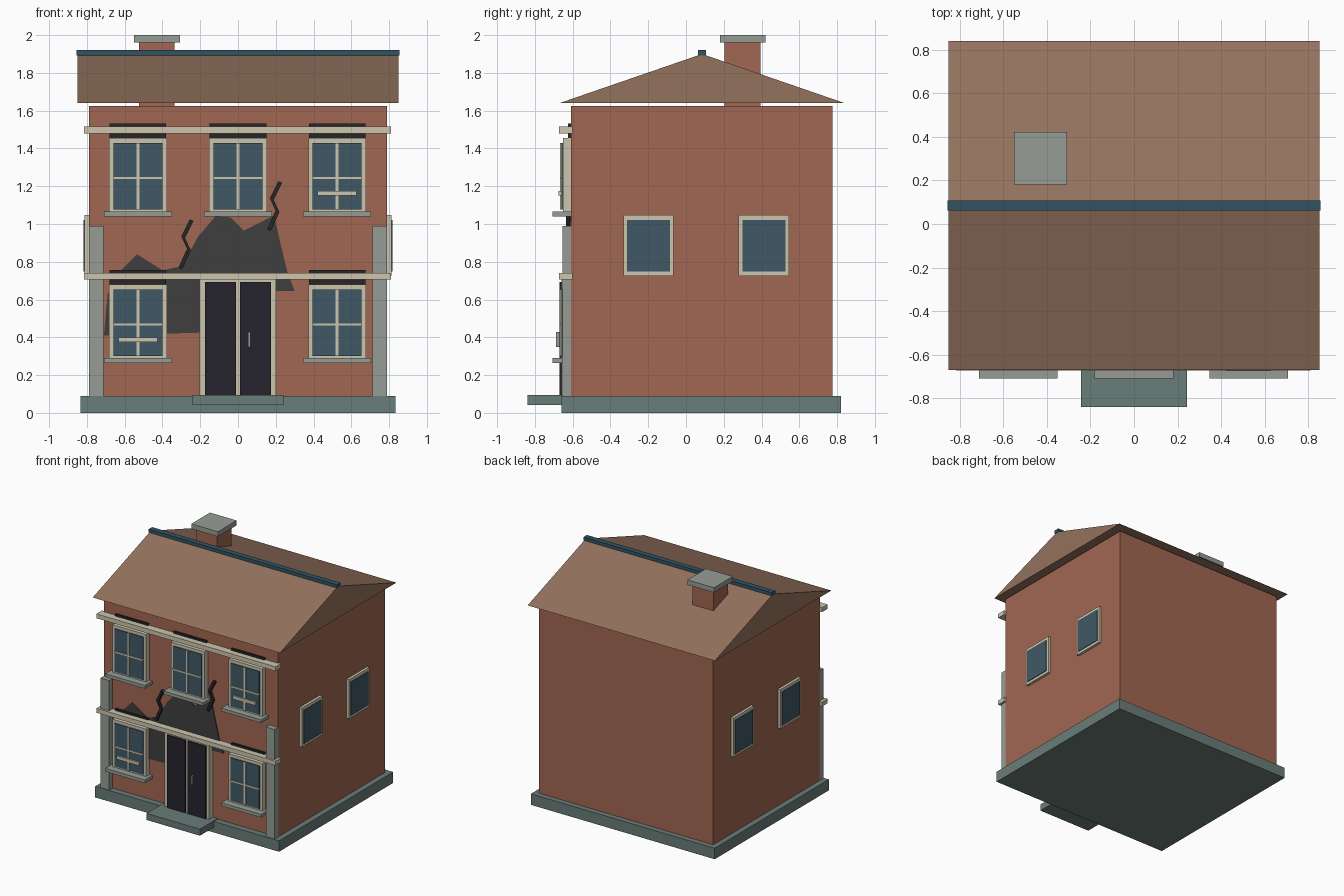
import bpy, bmesh

if "Cube" in bpy.data.objects:
    bpy.data.objects.remove(bpy.data.objects["Cube"])


def material(name, *rgb):
    """Flat material from display RGB (0-255), stored as linear values."""
    lin = [((c / 255 + 0.055) / 1.055) ** 2.4 for c in rgb] + [1.0]
    m = bpy.data.materials.new(name)
    m.use_nodes = True
    m.diffuse_color = lin
    bsdf = next(n for n in m.node_tree.nodes if n.type == "BSDF_PRINCIPLED")
    bsdf.inputs["Base Color"].default_value = lin
    bsdf.inputs["Roughness"].default_value = 0.9
    return m


brick = material("brick red", 161, 103, 82)
tile = material("roof brown", 148, 114, 93)
blue = material("ridge blue", 50, 84, 100)
glass = material("window glass", 64, 89, 102)
cream = material("cream trim", 205, 197, 174)
stone = material("pale stone", 150, 157, 149)
base = material("base stone", 106, 125, 121)
door = material("door black", 37, 36, 47)
soot = material("soot grey", 62, 62, 62)
char = material("charred black", 39, 38, 38)


def finish(name, bm, mat):
    bmesh.ops.recalc_face_normals(bm, faces=bm.faces)
    me = bpy.data.meshes.new(name)
    bm.to_mesh(me)
    bm.free()
    me.materials.append(mat)
    ob = bpy.data.objects.new(name, me)
    bpy.context.scene.collection.objects.link(ob)
    return ob


def box(name, mat, x, y, z):
    """Box from (min, max) ranges."""
    bm = bmesh.new()
    bmesh.ops.create_cube(bm, size=1)
    for v in bm.verts:
        v.co = [r[0] if c < 0 else r[1] for c, r in zip(v.co, (x, y, z))]
    return finish(name, bm, mat)


def prism(name, mat, points, place, depth):
    """Extrude a 2D outline; place maps (a, b) to a 3D point."""
    bm = bmesh.new()
    face = bm.faces.new([bm.verts.new(place(a, b)) for a, b in points])
    new = bmesh.ops.extrude_face_region(bm, geom=[face])["geom"]
    verts = [v for v in new if isinstance(v, bmesh.types.BMVert)]
    bmesh.ops.translate(bm, verts=verts, vec=depth)
    return finish(name, bm, mat)


WALL = -0.61  # front wall plane


def front(name, mat, x, z, out):
    """Box standing out from the front wall."""
    return box(name, mat, x, (WALL - out, WALL + 0.01), z)


# Main masses
box("plinth", base, (-0.835, 0.835), (-0.66, 0.82), (0, 0.09))
box("door_step", base, (-0.242, 0.242), (-0.84, -0.6), (0.042, 0.096))
box("walls", brick, (-0.79, 0.79), (WALL, 0.775), (0.09, 1.625))

# Roof, ridge and chimney
prism("roof", tile, [(-0.67, 1.64), (0.84, 1.64), (0.085, 1.9)],
      lambda a, b: (-0.85, a, b), (1.7, 0, 0))
box("roof_ridge", blue, (-0.855, 0.855), (0.063, 0.107), (1.893, 1.92))
box("chimney", brick, (-0.525, -0.335), (0.205, 0.395), (1.6, 1.97))
box("chimney_cap", stone, (-0.55, -0.308), (0.18, 0.422), (1.96, 2.0))

# Horizontal trim bands and corner pilasters
for name, z in (("lower_band", 0.705), ("upper_band", 1.48)):
    front(name, cream, (-0.815, 0.81), (z, z + 0.036), 0.062)
for side, x in (("right", -0.79), ("left", 0.712)):
    front(side + "_pilaster", stone, (x, x + 0.078), (0.09, 0.99), 0.045)


def sash_window(name, x, z, board):
    """Front window whose frame bottom centre is at (x, z)."""
    def part(suffix, mat, w, lo, hi, out):
        front(name + suffix, mat, (x - w, x + w), (z + lo, z + hi), out)
    part("_lintel", char, 0.15, 0.38, 0.475, 0.014)
    part("_frame", cream, 0.153, 0, 0.397, 0.042)
    part("_glass", glass, 0.13, 0.02, 0.372, 0.05)
    part("_upright_bar", cream, 0.008, 0.02, 0.372, 0.056)
    part("_cross_bar", cream, 0.13, 0.18, 0.192, 0.056)
    part("_sill", stone, 0.18, -0.018, 0.008, 0.098)
    if board:
        part("_board", cream, 0.103, 0.092, 0.118, 0.064)


for name, x, z, board in (
        ("upper_right_window", -0.53, 1.058, False),
        ("upper_middle_window", 0, 1.058, False),
        ("upper_left_window", 0.525, 1.058, True),
        ("lower_right_window", -0.53, 0.282, True),
        ("lower_left_window", 0.525, 0.282, False)):
    sash_window(name, x, z, board)

# Side windows, the same on both walls
for side, s in (("left", 1), ("right", -1)):
    for place, y in (("front", -0.198), ("rear", 0.412)):
        for part, mat, w, z, out in (("frame", cream, 0.133, (0.726, 1.047), 0.812),
                                     ("glass", glass, 0.114, (0.748, 1.022), 0.818)):
            box(f"{side}_{place}_window_{part}", mat, sorted((s * 0.78, s * out)),
                (y - w, y + w), z)

# Double front door
front("door_frame", cream, (-0.205, 0.2), (0.09, 0.705), 0.05)
for side, x in (("right", -0.176), ("left", 0.01)):
    front(side + "_door_leaf", door, (x, x + 0.166), (0.096, 0.692), 0.06)
front("door_handle", stone, (0.053, 0.067), (0.35, 0.428), 0.078)

# Soot stains, thin plates on the front wall
stains = {
    "window_soot": (0.004, [(-0.71, 0.41), (-0.69, 0.63), (-0.61, 0.765), (-0.535, 0.84),
                            (-0.4, 0.755), (-0.28, 0.78), (-0.19, 0.72), (-0.19, 0.425)]),
    "door_soot": (0.007, [(-0.3, 0.645), (-0.29, 0.79), (-0.21, 0.935), (-0.12, 1.04),
                          (-0.04, 1.035), (0.03, 0.965), (0.19, 1.045), (0.26, 0.75),
                          (0.3, 0.645)]),
}
for name, (out, pts) in stains.items():
    prism(name, soot, pts, lambda a, b: (a, WALL - out, b), (0, out + 0.002, 0))

# Zigzag cracks
zigzag = [(-0.058, -0.13), (-0.013, -0.03), (-0.043, 0.035), (0.002, 0.125)]
for name, x, z in (("right_crack", -0.247, 0.895), ("left_crack", 0.222, 1.097)):
    left = [(x + a - 0.01, z + b + 0.004) for a, b in zigzag]
    right = [(x + a + 0.01, z + b - 0.004) for a, b in zigzag]
    prism(name, char, left + right[::-1], lambda a, b: (a, WALL - 0.025, b), (0, 0.03, 0))
